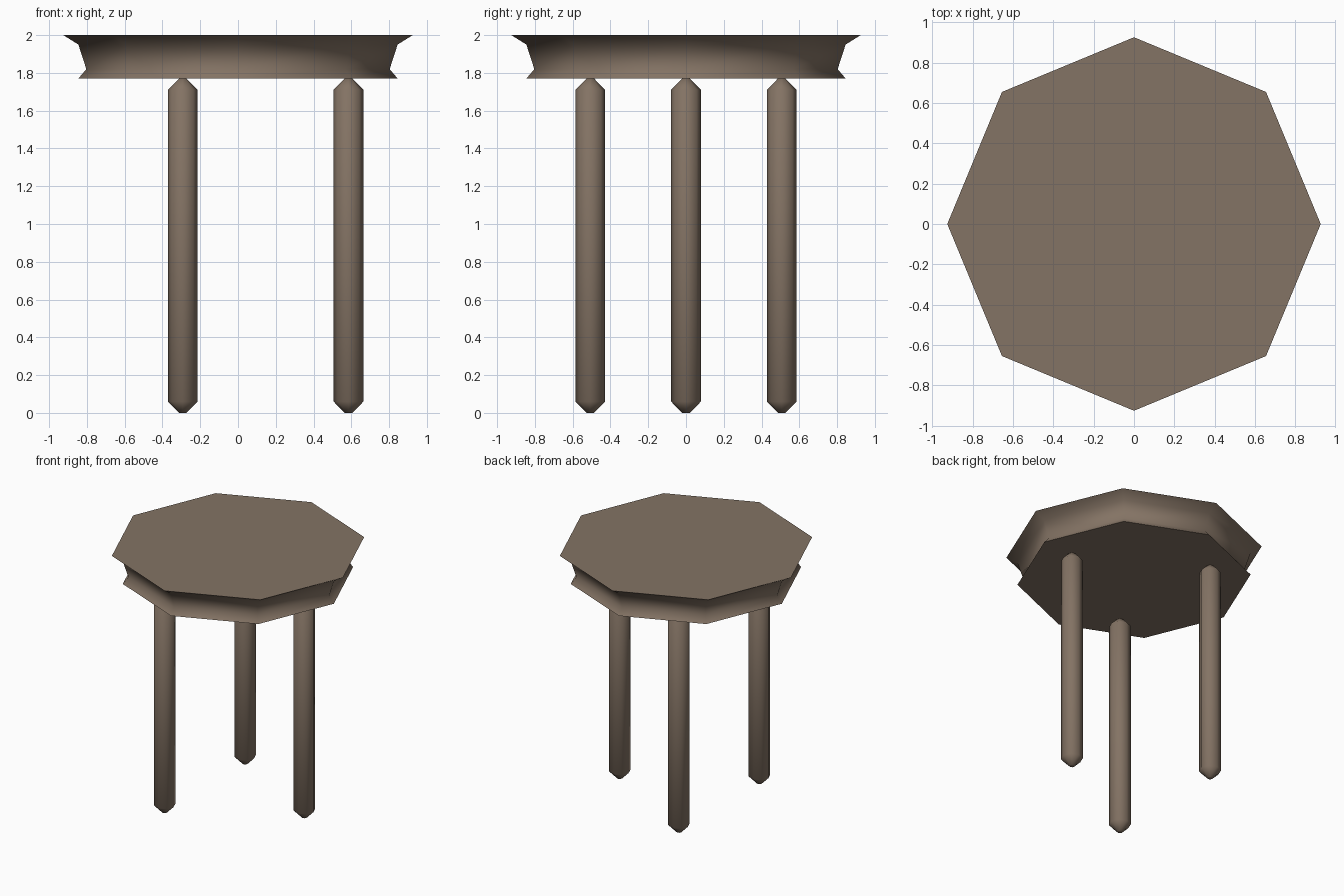
import bpy, bmesh, math

if "Cube" in bpy.data.objects:
    bpy.data.objects.remove(bpy.data.objects["Cube"])

wood = bpy.data.materials.new("brown wood")
wood.diffuse_color = (0.23, 0.172, 0.128, 1)
wood.use_nodes = True
wood.node_tree.nodes["Principled BSDF"].inputs["Base Color"].default_value = wood.diffuse_color


def turned(name, profile, sides, location=(0, 0, 0)):
    """Closed lathe part from (radius, height) rings, listed bottom to top."""
    bm = bmesh.new()
    rings = []
    for r, z in profile:
        rings.append([bm.verts.new((r * math.cos(math.tau * i / sides),
                                    r * math.sin(math.tau * i / sides), z))
                      for i in range(sides)])
    for low, high in zip(rings, rings[1:]):
        for i in range(sides):
            j = (i + 1) % sides
            bm.faces.new((low[i], low[j], high[j], high[i]))
    bm.faces.new(rings[0][::-1])
    bm.faces.new(rings[-1])
    mesh = bpy.data.meshes.new(name)
    bm.to_mesh(mesh)
    bm.free()
    mesh.materials.append(wood)
    obj = bpy.data.objects.new(name, mesh)
    obj.location = location
    bpy.context.collection.objects.link(obj)
    bpy.ops.object.select_all(action='DESELECT')
    obj.select_set(True)
    bpy.context.view_layer.objects.active = obj
    bpy.ops.object.shade_smooth_by_angle(angle=math.radians(80))
    return obj


# Octagonal seat with a waisted rim
turned("seat", [(0.845, 1.77), (0.803, 1.82), (0.845, 1.95), (0.925, 2.0)], 8)

# Three straight legs with chamfered ends
leg_profile = [(0.02, 0), (0.079, 0.06), (0.079, 1.71), (0.02, 1.77)]
for k, name in enumerate(("right_leg", "back_left_leg", "front_left_leg")):
    a = math.tau * k / 3
    turned(name, leg_profile, 8, (0.585 * math.cos(a), 0.585 * math.sin(a), 0))
